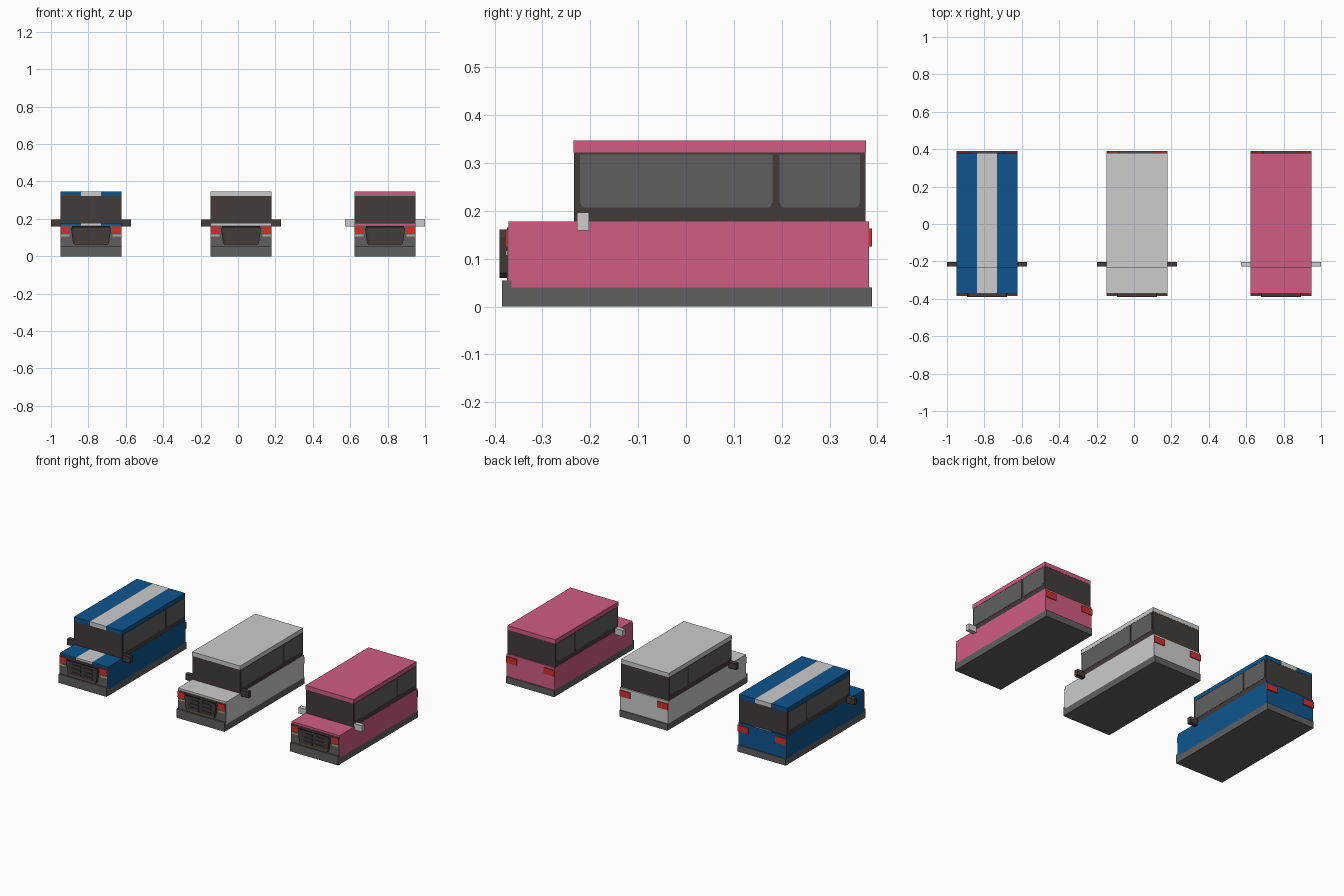
import bpy, bmesh
from mathutils import Vector

if "Cube" in bpy.data.objects:
    bpy.data.objects.remove(bpy.data.objects["Cube"])


def mat(name, r, g, b):
    lin = [((c / 255 + 0.055) / 1.055) ** 2.4 for c in (r, g, b)]
    m = bpy.data.materials.new(name)
    m.diffuse_color = (*lin, 1)
    m.use_nodes = True
    m.node_tree.nodes["Principled BSDF"].inputs["Base Color"].default_value = m.diffuse_color
    return m


BLUE = mat("blue paint", 14, 85, 142)
WHITE = mat("white paint", 204, 204, 204)
PINK = mat("pink paint", 208, 92, 130)
DARK = mat("dark trim", 66, 60, 58)
GRAY = mat("gray plastic", 95, 95, 95)
RED = mat("red lamp", 208, 48, 42)
TAN = mat("pale lamp", 190, 170, 140)


def finish(name, bm, cx, mats):
    bmesh.ops.recalc_face_normals(bm, faces=bm.faces)
    me = bpy.data.meshes.new(name)
    bm.to_mesh(me)
    bm.free()
    for m in mats:
        me.materials.append(m)
    ob = bpy.data.objects.new(name, me)
    ob.location.x = cx
    bpy.context.collection.objects.link(ob)
    return ob


def box(name, cx, x, y, z, m, stripe=None):
    """Box from ranges; stripe = (half width, material, face rule)."""
    bm = bmesh.new()
    bmesh.ops.create_cube(bm, size=1)
    for v in bm.verts:
        v.co = Vector(r[0] + (c + 0.5) * (r[1] - r[0]) for c, r in zip(v.co, (x, y, z)))
    mats = [m]
    if stripe:
        half, sm, rule = stripe
        mats.append(sm)
        for s in (-half, half):
            bmesh.ops.bisect_plane(bm, geom=bm.verts[:] + bm.edges[:] + bm.faces[:],
                                   plane_co=(s, 0, 0), plane_no=(1, 0, 0))
        bm.normal_update()
        for f in bm.faces:
            if abs(f.calc_center_median().x) < half and rule(f.normal):
                f.material_index = 1
    return finish(name, bm, cx, mats)


def prism(name, cx, pts, axis, a, b, m, inset=None):
    """Extrude a 2D outline along axis x or y from a to b; inset = (width, depth) recess at b."""
    bm = bmesh.new()
    at = (lambda p, d: (d, p[0], p[1])) if axis == "x" else (lambda p, d: (p[0], d, p[1]))
    lo = [bm.verts.new(at(p, a)) for p in pts]
    hi = [bm.verts.new(at(p, b)) for p in pts]
    n = len(pts)
    bm.faces.new(lo)
    cap = bm.faces.new(hi)
    for i in range(n):
        bm.faces.new((lo[i], lo[(i + 1) % n], hi[(i + 1) % n], hi[i]))
    bmesh.ops.recalc_face_normals(bm, faces=bm.faces)
    if inset:
        bmesh.ops.inset_region(bm, faces=[cap], thickness=inset[0], depth=-inset[1])
    return finish(name, bm, cx, [m])


W = 0.163  # half width of the body


def glass(y0, y1, z0=0.207, z1=0.318, c=0.012):
    return [(y0 + c / 2, z0), (y1 - c / 2, z0), (y1, z0 + c), (y1, z1), (y0, z1), (y0, z0 + c)]


def car(label, cx, paint, mirror_mat, striped):
    body_stripe = (0.054, WHITE, lambda n: n.z > 0.5 or n.y < -0.5) if striped else None
    roof_stripe = (0.054, WHITE, lambda n: n.z > -0.5 and abs(n.x) < 0.5) if striped else None
    L = label + " "
    # Main shell
    box(L + "base", cx, (-W, W), (-0.385, 0.389), (0, 0.04), GRAY)
    box(L + "front bumper", cx, (-W, W), (-0.385, -0.365), (0.035, 0.054), GRAY)
    box(L + "body", cx, (-W, W), (-0.371, 0.383), (0.04, 0.1775), paint, body_stripe)
    box(L + "cabin", cx, (-W + 0.001, W - 0.001), (-0.234, 0.375), (0.177, 0.322), DARK)
    box(L + "roof", cx, (-W, W), (-0.235, 0.376), (0.322, 0.347), paint, roof_stripe)
    # Front panel and grille
    box(L + "front panel", cx, (-W, W), (-0.374, -0.370), (0.05, 0.165), GRAY)
    prism(L + "grille", cx, [(-0.086, 0.06), (0.086, 0.06), (0.096, 0.07), (0.106, 0.145), (0.101, 0.161),
                             (-0.101, 0.161), (-0.106, 0.145), (-0.096, 0.07)],
          "y", -0.372, -0.39, DARK, (0.012, 0.006))
    for s in (-1, 1):
        side = "left " if s < 0 else "right "
        for z in (0.084, 0.108, 0.132):
            box(L + side + "grille bar", cx, sorted((s * 0.012, s * 0.068)), (-0.388, -0.383),
                (z - 0.007, z + 0.007), DARK)
        # Side windows
        for nm, y0, y1 in (("front window", -0.222, 0.181), ("rear window", 0.195, 0.364)):
            prism(L + side + nm, cx, glass(y0, y1), "x", s * (W - 0.002), s * (W + 0.0005), GRAY)
        # Lamps
        prism(L + side + "front lamp", cx, [(s * 0.112, 0.160), (s * 0.162, 0.160), (s * 0.162, 0.124),
                                            (s * 0.116, 0.124)], "y", -0.373, -0.378, RED)
        box(L + side + "signal lamp", cx, sorted((s * 0.116, s * 0.16)), (-0.377, -0.373), (0.107, 0.117), TAN)
        box(L + side + "tail lamp", cx, sorted((s * 0.092, s * (W + 0.001))), (0.382, 0.389), (0.125, 0.163), RED)
        # Wing mirrors
        box(L + side + "mirror", cx, sorted((s * (W - 0.002), s * 0.214)), (-0.228, -0.203),
            (0.159, 0.197), mirror_mat)


car("blue van", -0.786, BLUE, DARK, True)
car("white van", 0.016, WHITE, DARK, False)
car("pink van", 0.786, PINK, WHITE, False)
